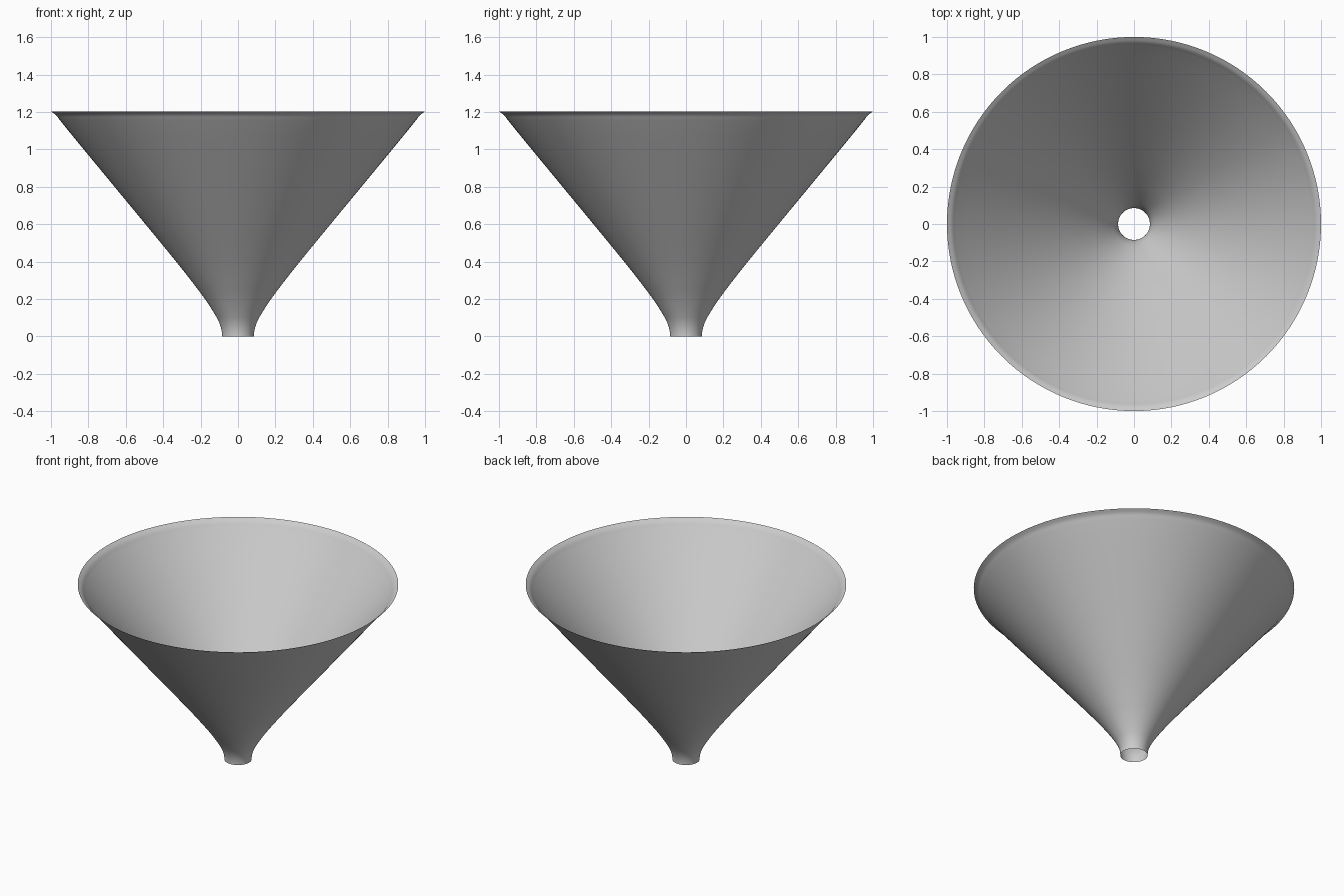
import bpy
import bmesh
import math
from mathutils import Vector

cube = bpy.data.objects.get("Cube")
if cube:
    bpy.data.objects.remove(cube, do_unlink=True)

SEGMENTS = 128
STEPS = 5

# Funnel profile as (radius, height): narrow neck, straight cone, flared lip
PROFILE = [(0.085, 0), (0.092, 0.05), (0.113, 0.1), (0.177, 0.2), (0.252, 0.3),
           (0.331, 0.4), (0.495, 0.6), (0.66, 0.8), (0.825, 1.0),
           (0.907, 1.1), (0.955, 1.16), (0.975, 1.185), (1.0, 1.203)]


def slope(points, i):
    """Radius change per unit height around a profile point."""
    a, b = points[max(i - 1, 0)], points[min(i + 1, len(points) - 1)]
    return (b[0] - a[0]) / (b[1] - a[1])


def smooth_profile(points):
    """Fill in a smooth curve through the profile points."""
    curve = []
    for i in range(len(points) - 1):
        (r0, z0), (r1, z1) = points[i], points[i + 1]
        h = z1 - z0
        m0 = slope(points, i) * h if i else 0
        m1 = slope(points, i + 1) * h
        for k in range(STEPS):
            t = k / STEPS
            r = ((2 * t**3 - 3 * t**2 + 1) * r0 + (t**3 - 2 * t**2 + t) * m0
                 + (3 * t**2 - 2 * t**3) * r1 + (t**3 - t**2) * m1)
            curve.append((r, z0 + h * t))
    return curve + [points[-1]]


# Revolve the profile into an open thin shell
bm = bmesh.new()
verts = [bm.verts.new((r, 0, z)) for r, z in smooth_profile(PROFILE)]
edges = [bm.edges.new(pair) for pair in zip(verts, verts[1:])]
bmesh.ops.spin(bm, geom=verts + edges, cent=(0, 0, 0), axis=(0, 0, 1),
               angle=math.tau, steps=SEGMENTS, use_merge=False)
bmesh.ops.remove_doubles(bm, verts=bm.verts[:], dist=0.0001)

# Face the shell outwards
bm.normal_update()
inward = [f for f in bm.faces
          if f.normal.dot(Vector((*f.calc_center_median().xy, 0))) < 0]
bmesh.ops.reverse_faces(bm, faces=inward)

mesh = bpy.data.meshes.new("funnel_shell")
bm.to_mesh(mesh)
bm.free()
mesh.shade_smooth()
funnel = bpy.data.objects.new("funnel_shell", mesh)
bpy.context.collection.objects.link(funnel)

# Plain light grey
grey = bpy.data.materials.new("light_grey")
grey.use_nodes = True
colour = (0.6, 0.6, 0.6, 1)
grey.diffuse_color = colour
grey.node_tree.nodes["Principled BSDF"].inputs["Base Color"].default_value = colour
mesh.materials.append(grey)
